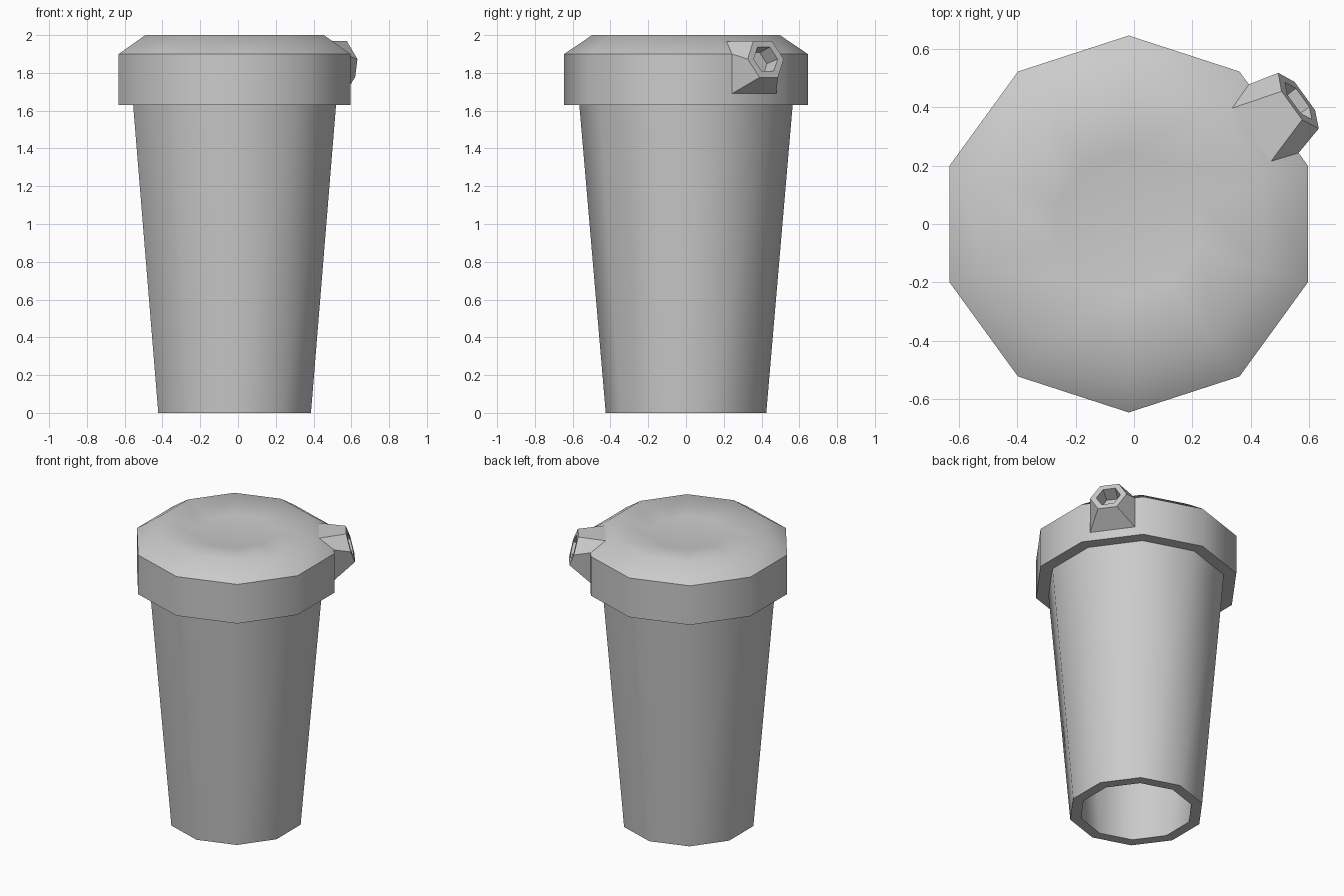
import bpy, bmesh, math
from mathutils import Vector

if "Cube" in bpy.data.objects:
    bpy.data.objects.remove(bpy.data.objects["Cube"])

CX = -0.018          # axis of the cup, shifted so the spout stays in bounds
SIDES = 10


def finish(name, bm, angle):
    bmesh.ops.recalc_face_normals(bm, faces=bm.faces)
    mesh = bpy.data.meshes.new(name)
    bm.to_mesh(mesh)
    bm.free()
    ob = bpy.data.objects.new(name, mesh)
    bpy.context.collection.objects.link(ob)
    bpy.ops.object.select_all(action='DESELECT')
    ob.select_set(True)
    bpy.context.view_layer.objects.active = ob
    bpy.ops.object.shade_smooth_by_angle(angle=math.radians(angle))
    return ob


def bridge(bm, a, b):
    n = len(a)
    for i in range(n):
        j = (i + 1) % n
        bm.faces.new((a[i], a[j], b[j], b[i]))


def loft(name, rings, angle, cap_start=False, cap_end=False, closed=False):
    bm = bmesh.new()
    loops = [[bm.verts.new(p) for p in ring] for ring in rings]
    for a, b in zip(loops, loops[1:]):
        bridge(bm, a, b)
    if closed:
        bridge(bm, loops[-1], loops[0])
    if cap_start:
        bm.faces.new(loops[0])
    if cap_end:
        bm.faces.new(loops[-1])
    return finish(name, bm, angle)


def ring(r, z):
    # decagon with a corner on the +y axis
    angs = [math.pi / 2 + 2 * math.pi * i / SIDES for i in range(SIDES)]
    return [Vector((CX + r * math.cos(a), r * math.sin(a), z)) for a in angs]


# Tapered hollow cup, open underneath
loft("cup_body", [ring(r, z) for r, z in
     [(0.425, 0), (0.575, 1.75), (0.505, 1.75), (0.355, 0)]], 50, closed=True)

# Lid: skirt, chamfer and slightly sunken top, with a closed underside rim
loft("lid", [ring(r, z) for r, z in
     [(0.50, 1.75), (0.50, 1.63), (0.645, 1.63), (0.645, 1.90),
      (0.497, 2.0), (0.25, 1.965)]], 50, cap_start=True, cap_end=True)

# Spout on the lid facet at 36 degrees
A = math.radians(36)
OUT = Vector((math.cos(A), math.sin(A), 0))
SIDE = Vector((-math.sin(A), math.cos(A), 0))


def six(rows):
    # three (radius, half width, height) rows mirrored into a six-sided loop
    def at(r, w, z):
        return Vector((CX, 0, z)) + OUT * r + SIDE * w
    return ([at(r, w, z) for r, w, z in rows] +
            [at(r, -w, z) for r, w, z in reversed(rows)])


base = six([(0.52, 0.1125, 1.967), (0.613, 0.145, 1.90), (0.613, 0.145, 1.69)])
tip = six([(0.69, 0.06, 1.97), (0.718, 0.118, 1.873), (0.745, 0.06, 1.776)])
mid = sum(tip, Vector()) / 6
axis = OUT * 0.962 + Vector((0, 0, 0.27))
hole = [mid + (p - mid) * 0.66 for p in tip]
floor = [mid + (p - mid) * 0.6 - axis * 0.09 for p in tip]
loft("spout", [base, tip, hole, floor], 40, cap_end=True)
